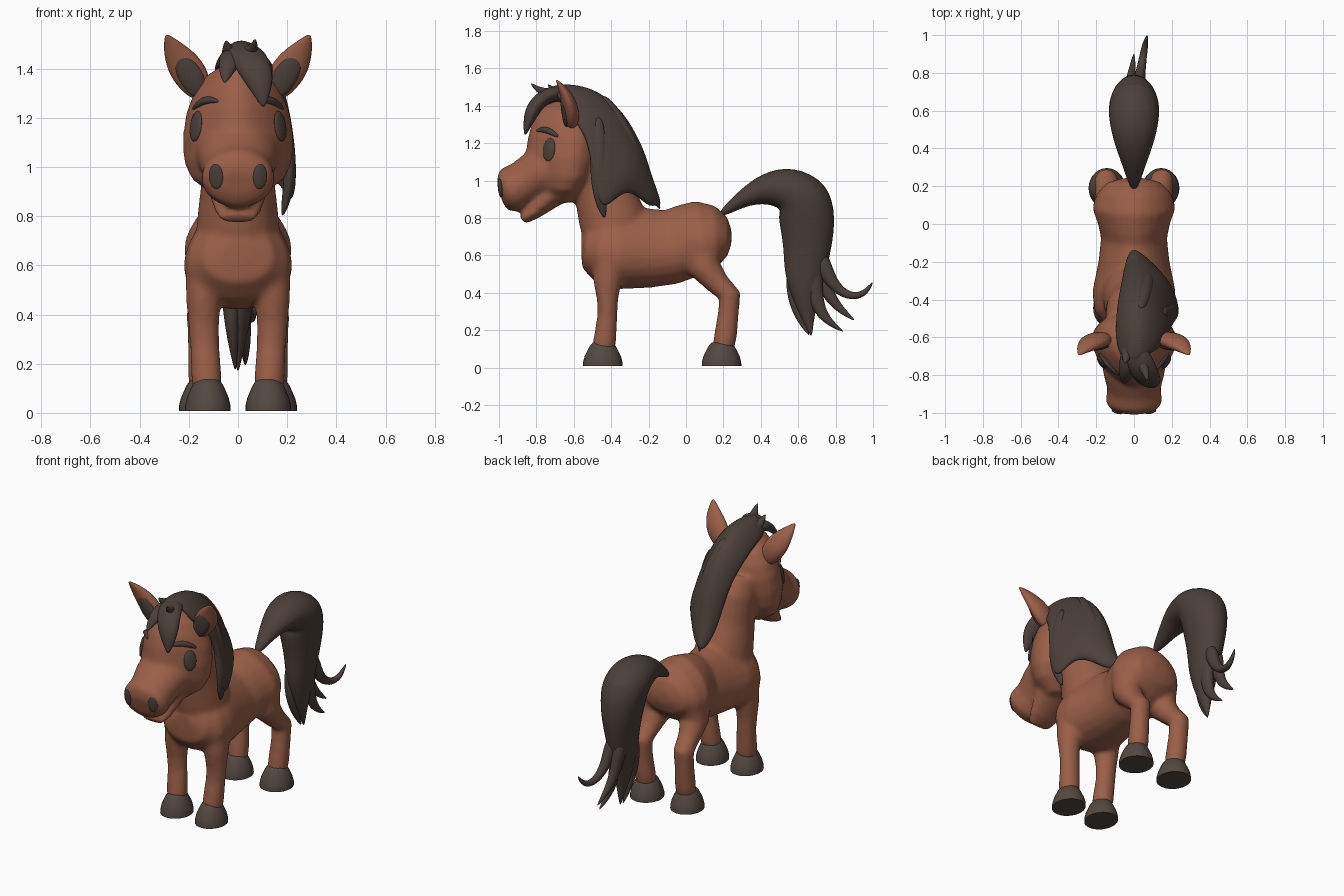
import bpy, bmesh, math
from mathutils import Vector, Matrix
from mathutils.bvhtree import BVHTree

X_AXIS = Vector((1, 0, 0))


def material(name, rgb):
    m = bpy.data.materials.new(name)
    m.diffuse_color = (*rgb, 1)
    return m


COAT = material("chestnut coat", (0.325, 0.115, 0.063))
HAIR = material("dark brown hair", (0.071, 0.050, 0.041))
HOOF = material("grey brown hoof", (0.088, 0.065, 0.053))


def loft(bm, secs, n=16, egg=0):
    """Skin ellipses along a path; each section is x, y, z, in-plane radius, side radius."""
    pts = [Vector(s[:3]) for s in secs]
    rings = []
    for i, s in enumerate(secs):
        t = (pts[min(i + 1, len(pts) - 1)] - pts[max(i - 1, 0)]).normalized()
        nrm = X_AXIS.cross(t).normalized()
        side = nrm.cross(t)
        ring = []
        for k in range(n):
            c, d = math.cos(math.tau * k / n), math.sin(math.tau * k / n)
            ring.append(bm.verts.new(pts[i] + nrm * c * s[3] + side * d * s[4] * (1 - egg * c)))
        rings.append(ring)
    for r, q in zip(rings, rings[1:]):
        for k in range(n):
            bm.faces.new((r[k], r[(k + 1) % n], q[(k + 1) % n], q[k]))
    bm.faces.new(rings[0])
    bm.faces.new(rings[-1])


def finish(bm, name, mat, subsurf=0):
    bmesh.ops.recalc_face_normals(bm, faces=bm.faces)
    me = bpy.data.meshes.new(name)
    bm.to_mesh(me)
    bm.free()
    me.materials.append(mat)
    ob = bpy.data.objects.new(name, me)
    bpy.context.collection.objects.link(ob)
    bpy.ops.object.select_all(action='DESELECT')
    ob.select_set(True)
    bpy.context.view_layer.objects.active = ob
    bpy.ops.object.shade_smooth_by_angle(angle=math.radians(50))
    if subsurf:
        ob.modifiers.new("Subsurf", 'SUBSURF').levels = subsurf
        ob.modifiers[-1].render_levels = subsurf
    return ob


def hair(name, strands, mat=HAIR):
    bm = bmesh.new()
    for s in strands:
        loft(bm, s, 10)
    return finish(bm, name, mat, 2)


# Body: torso, neck, head, muzzle, jaw and legs fused into one skin
bm = bmesh.new()
loft(bm, [(0, y, z, a, b) for y, z, a, b in (
    (-.56, .66, .05, .06), (-.535, .66, .13, .14), (-.46, .645, .19, .205),
    (-.36, .637, .218, .218), (-.2, .64, .213, .185), (-.08, .645, .20, .172),
    (0, .675, .198, .19), (.08, .697, .197, .218), (.16, .70, .165, .195),
    (.22, .70, .105, .14), (.243, .70, .04, .06))], 24, .2)
loft(bm, [(0, y, z, a, b) for y, z, a, b in (
    (-.36, .62, .17, .18), (-.395, .80, .18, .165), (-.44, .95, .16, .148),
    (-.47, 1.1, .15, .15), (-.52, 1.2, .12, .14))], 24)
loft(bm, [(0, (f + k) / 2, z, (k - f) / 2, w) for z, f, k, w in (
    (.88, -.74, -.6, .09), (.95, -.80, -.55, .18), (1.02, -.835, -.5, .21),
    (1.12, -.86, -.47, .216), (1.22, -.845, -.46, .203), (1.30, -.82, -.47, .175),
    (1.37, -.77, -.5, .13), (1.41, -.70, -.55, .07))], 24, .32)
loft(bm, [(0, y, z, a, b) for y, z, a, b in (
    (-.70, 1.06, .15, .18), (-.80, 1.03, .132, .16), (-.87, .985, .122, .142),
    (-.94, .948, .125, .15), (-.978, .938, .102, .125), (-.995, .933, .055, .075))], 24)
loft(bm, [(0, y, z, a, b) for y, z, a, b in (
    (-.66, .97, .08, .14), (-.75, .90, .067, .12), (-.82, .83, .043, .1),
    (-.875, .788, .024, .075))], 20)
for s in (-1, 1):
    loft(bm, [(s * x, y, z, a, b) for x, y, z, a, b in (
        (.123, -.44, .09, .057, .057), (.128, -.435, .14, .062, .063), (.136, -.42, .28, .054, .06),
        (.14, -.42, .36, .057, .063), (.14, -.42, .46, .076, .072), (.135, -.41, .6, .09, .08))])
    loft(bm, [(s * x, y, z, a, b) for x, y, z, a, b in (
        (.14, .195, .09, .057, .057), (.143, .21, .16, .062, .062), (.147, .225, .28, .057, .058),
        (.147, .235, .385, .06, .062), (.14, .17, .45, .064, .067), (.13, .10, .53, .088, .085),
        (.115, .09, .65, .12, .095))])
body = finish(bm, "body", COAT)
rm = body.modifiers.new("Fuse", 'REMESH')
rm.mode, rm.voxel_size, rm.use_smooth_shade = 'VOXEL', .013, True
sm = body.modifiers.new("Soften", 'SMOOTH')
sm.factor, sm.iterations = .5, 10
skin = BVHTree.FromObject(body, bpy.context.evaluated_depsgraph_get())


def patch(name, at, w, h, depth, mat):
    """Thin oval lying on the skin nearest to a point."""
    loc, n, _, _ = skin.find_nearest(Vector(at))
    side = Vector((0, 0, 1)).cross(n).normalized()
    up = n.cross(side)
    m = Matrix((side * w, up * h, n * depth)).transposed().to_4x4()
    b = bmesh.new()
    bmesh.ops.create_uvsphere(b, u_segments=20, v_segments=10, radius=1,
                              matrix=Matrix.Translation(loc) @ m)
    finish(b, name, mat)


EAR = ((.14, -.61, 1.28, .03, .04), (.18, -.61, 1.355, .047, .075), (.225, -.625, 1.42, .042, .075),
       (.265, -.655, 1.485, .026, .046), (.293, -.695, 1.54, .004, .006))
# Dark lower part of the ear opening: same path, tapering off halfway up
INNER = ((.15, -.637, 1.285, .012, .03), (.18, -.644, 1.35, .022, .055),
         (.215, -.652, 1.405, .02, .05), (.24, -.665, 1.45, .006, .02))
BROW = ((.205, -.69, 1.24, .008), (.175, -.735, 1.27, .018), (.13, -.77, 1.28, .018),
        (.075, -.80, 1.265, .007))
for s, label in ((-1, "left"), (1, "right")):
    # Eyes, brows and nostrils
    patch(label + "_eye", (s * .168, -.73, 1.165), .039, .063, .013, HAIR)
    patch(label + "_nostril", (s * .092, -1.0, .96), .03, .052, .009, HAIR)
    strand = []
    for x, y, z, r in BROW:
        p = skin.find_nearest(Vector((s * x, y, z)))[0]
        strand.append((p.x, p.y, p.z, r, r))
    hair(label + "_brow", [strand])
    # Ears
    hair(label + "_ear", [[(s * x, y, z, a, b) for x, y, z, a, b in EAR]], COAT)
    hair(label + "_inner_ear", [[(s * x, y, z, a, b) for x, y, z, a, b in INNER]])
    # Hooves
    for part, x, y, w in (("front", .123, -.445, .88), ("hind", .143, .19, .92)):
        b = bmesh.new()
        loft(b, [(s * x, y, z, r, r * w) for z, r in (
            (.008, .106), (.03, .105), (.06, .097), (.09, .083), (.115, .07), (.135, .052))], 28)
        finish(b, f"{part}_{label}_hoof", HOOF)

# Mane: sheet over the neck crest falling to one side (left edge, crest, middle, hem)
COLUMNS = (
    ((-.08, -.72, 1.41), (0, -.74, 1.52), (.09, -.69, 1.46), (.14, -.65, 1.36)),
    ((-.10, -.56, 1.39), (0, -.55, 1.54), (.13, -.54, 1.43), (.20, -.52, 1.24)),
    ((-.09, -.43, 1.29), (.02, -.38, 1.48), (.19, -.46, 1.26), (.228, -.50, .98)),
    ((-.07, -.34, 1.18), (.02, -.28, 1.35), (.21, -.39, 1.13), (.22, -.45, .82)),
    ((-.06, -.29, 1.06), (.02, -.215, 1.19), (.175, -.30, 1.09), (.19, -.37, .91)),
    ((-.05, -.24, .95), (.02, -.185, 1.03), (.11, -.24, 1.0), (.14, -.30, .95)),
    ((-.02, -.16, .85), (0, -.13, .86), (.03, -.17, .86), (.05, -.2, .86)))
bm = bmesh.new()
grid = [[bm.verts.new(p) for p in col] for col in COLUMNS]
for c, d in zip(grid, grid[1:]):
    for k in range(3):
        bm.faces.new((c[k], c[k + 1], d[k + 1], d[k]))
mane = finish(bm, "mane", HAIR)
so = mane.modifiers.new("Thickness", 'SOLIDIFY')
so.thickness, so.offset = .05, 0
su = mane.modifiers.new("Subsurf", 'SUBSURF')
su.levels = su.render_levels = 3
hair("mane_locks", [
    [(.15, -.47, 1.35, .03, .02), (.20, -.47, 1.15, .05, .03), (.215, -.465, .97, .045, .027),
     (.195, -.45, .86, .03, .02), (.18, -.435, .80, .006, .006)],
    [(.03, -.46, 1.46, .03, .03), (.06, -.34, 1.30, .045, .05), (.06, -.255, 1.10, .04, .05),
     (.03, -.20, .96, .03, .04), (0, -.135, .84, .006, .006)]])

# Forelock
hair("forelock", [
    [(0, -.64, 1.47, .04, .06), (.03, -.74, 1.465, .045, .08), (.07, -.81, 1.40, .045, .075),
     (.095, -.84, 1.33, .035, .055), (.105, -.862, 1.24, .005, .006)],
    [(-.02, -.66, 1.45, .04, .06), (-.03, -.76, 1.44, .035, .05), (-.05, -.82, 1.38, .02, .03),
     (-.055, -.845, 1.34, .004, .005)],
    [(.03, -.66, 1.45, .04, .05), (.04, -.74, 1.465, .03, .035), (.065, -.79, 1.485, .018, .02),
     (.07, -.83, 1.52, .004, .004)],
    [(-.02, -.64, 1.45, .04, .05), (-.04, -.70, 1.47, .025, .03), (-.05, -.74, 1.515, .004, .004)]])

# Tail: arched core and curling tips
hair("tail", [
    [(0, .18, .815, .02, .02), (0, .3, .905, .045, .06), (0, .42, .96, .088, .11),
     (0, .54, .965, .13, .14), (0, .63, .905, .168, .145), (0, .65, .79, .162, .125),
     (0, .65, .64, .135, .095), (0, .635, .5, .118, .075), (0, .64, .38, .078, .055),
     (0, .65, .28, .04, .03), (0, .67, .165, .004, .004)],
    [(-.03, .60, .6, .06, .05), (-.03, .57, .42, .045, .035), (-.02, .6, .28, .03, .022),
     (-.01, .66, .17, .004, .004)],
    [(.02, .68, .62, .06, .05), (.02, .68, .42, .05, .035), (.03, .72, .27, .032, .025),
     (.03, .845, .19, .004, .004)],
    [(-.03, .70, .62, .06, .05), (-.02, .74, .42, .04, .03), (-.01, .81, .32, .026, .022),
     (0, .905, .25, .004, .004)],
    [(.02, .71, .62, .055, .05), (.03, .77, .45, .036, .03), (.045, .87, .375, .024, .022),
     (.06, .955, .39, .02, .018), (.07, 1.0, .46, .004, .004)]])
